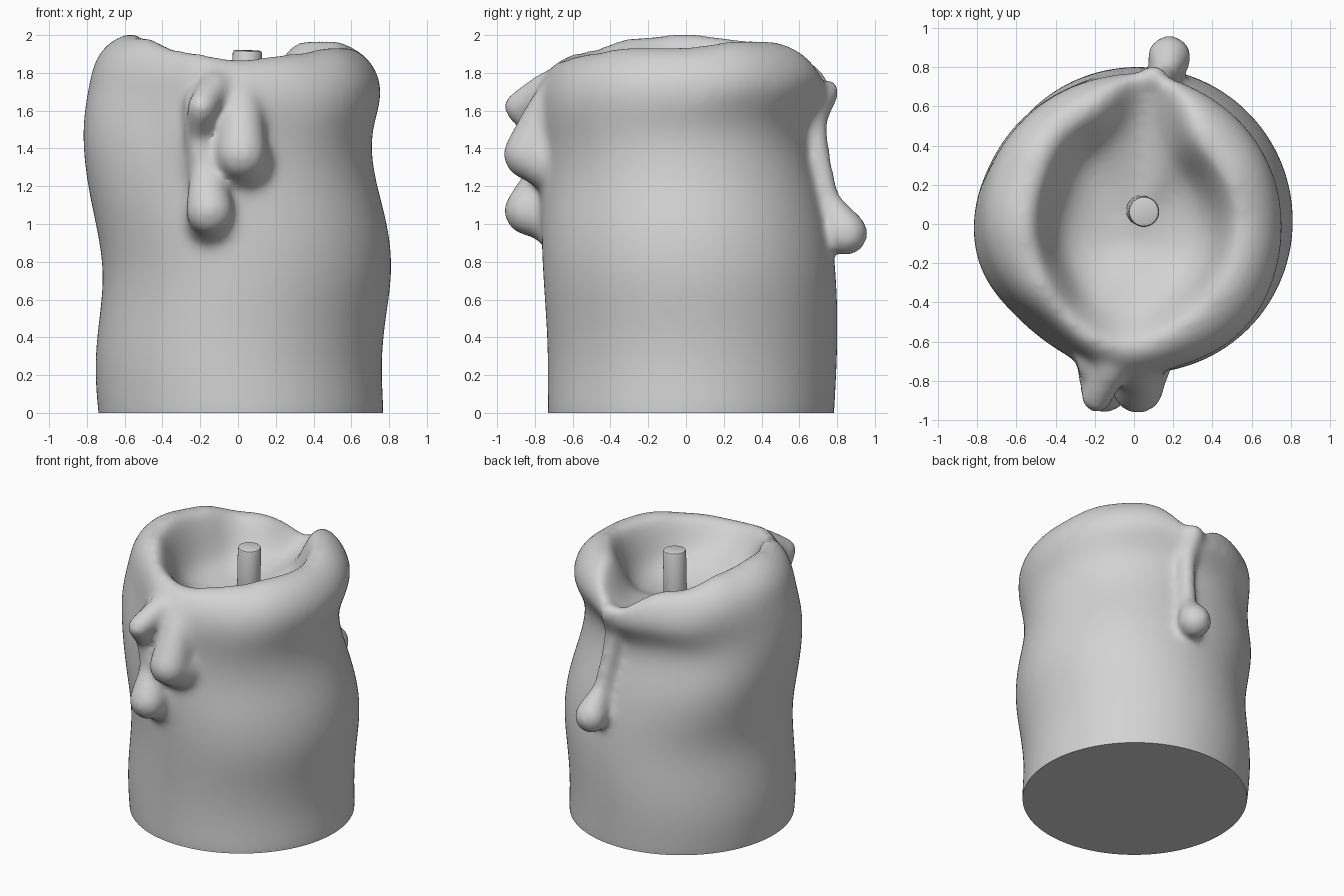
import bpy, bmesh, math
from mathutils import Matrix, Vector

if "Cube" in bpy.data.objects:
    bpy.data.objects.remove(bpy.data.objects["Cube"], do_unlink=True)

SEGMENTS = 72
FLOOR = 1.55     # bottom of the melted bowl

# Candle wall: height, x min, x max, y min, y max
WALL = [(-0.15, -0.73, 0.77, -0.73, 0.78), (0, -0.74, 0.775, -0.735, 0.785),
        (0.25, -0.765, 0.755, -0.73, 0.80), (0.5, -0.735, 0.78, -0.74, 0.805),
        (0.75, -0.705, 0.825, -0.76, 0.795), (1.0, -0.75, 0.795, -0.765, 0.765),
        (1.2, -0.795, 0.735, -0.75, 0.72), (1.4, -0.825, 0.70, -0.745, 0.67),
        (1.55, -0.82, 0.715, -0.745, 0.67), (1.70, -0.79, 0.765, -0.755, 0.775)]
# Sags and swells: angle, angular width, height, vertical width, amount
SWELLS = [(230, 26, 1.65, 0.4, -0.10), (315, 28, 1.6, 0.25, 0.05), (135, 28, 1.1, 0.2, 0.05),
          (266, 14, 1.5, 0.28, 0.10)]
# Rim height every thirty degrees, counter-clockwise from +x
RIM = [1.945, 1.98, 1.98, 1.90, 1.90, 1.985, 2.015, 1.995, 1.93, 1.88, 1.91, 1.945]
# Bowl: fraction of rim radius, fraction of rim height above the floor
BOWL = [(0.92, 0.92), (0.84, 0.68), (0.76, 0.38), (0.66, 0.16), (0.4, 0.03)]


def bump(angle, center, width):
    d = (math.degrees(angle) - center + 180) % 360 - 180
    return math.exp(-(d / width) ** 2)


def rim_height(angle):
    i, t = divmod(math.degrees(angle) / 30, 1)
    t = t * t * (3 - 2 * t)
    i = int(i)
    h = RIM[i % 12] * (1 - t) + RIM[(i + 1) % 12] * t
    return h - 0.17 * bump(angle, 83, 16)


def rim_radius(angle):
    return 0.54 + 0.23 * bump(angle, 83, 18) + 0.08 * bump(angle, 120, 25) + 0.08 * bump(angle, 260, 30)


def column(angle):
    """Points up the wall, over the rim and down into the bowl."""
    c, s = math.cos(angle), math.sin(angle)
    h, radius = rim_height(angle), rim_radius(angle)
    roll = 0.27 - 0.15 * bump(angle, 83, 18)
    top = WALL[-1][0]
    pts = []
    for z, x0, x1, y0, y1 in WALL:
        swell = 1 + sum(k * bump(angle, a, w) * math.exp(-((z - zc) / zw) ** 2)
                        for a, w, zc, zw, k in SWELLS)
        if z > 1.2:
            z = 1.2 + (z - 1.2) * (h - roll - 1.2) / (top - 1.2)
        pts.append(Vector((((x0 + x1) / 2 + (x1 - x0) / 2 * c) * swell,
                           ((y0 + y1) / 2 + (y1 - y0) / 2 * s) * swell, z)))
    shoulder, crest = pts[-1], Vector((radius * c, radius * s, h))
    for deg in (25, 48, 70, 90):
        t = math.radians(deg)
        p = crest.lerp(shoulder, math.cos(t))
        p.z = h - roll + roll * math.sin(t)
        pts.append(p)
    # Gentle slopes inside the front and behind the notch
    ramp = 0.9 * max(bump(angle, 265, 42), bump(angle, 83, 20))
    for f, g in BOWL:
        g = g * (1 - ramp) + f ** 1.4 * ramp
        pts.append(Vector((crest.x * f, crest.y * f - 0.1 * (1 - f), FLOOR + (h - FLOOR) * g)))
    return pts


def drip(bm, points):
    """Chain of overlapping balls along a path of (x, y, z, radius)."""
    for a, b in zip(points, points[1:]):
        for k in range(7):
            p = Vector(a).lerp(Vector(b), k / 6)
            bmesh.ops.create_uvsphere(bm, u_segments=16, v_segments=10, radius=p.w,
                                      matrix=Matrix.Translation(p.xyz))


def finish(obj, material, angle):
    obj.data.materials.clear()
    obj.data.materials.append(material)
    bpy.ops.object.select_all(action='DESELECT')
    obj.select_set(True)
    bpy.context.view_layer.objects.active = obj
    bpy.ops.object.shade_smooth_by_angle(angle=math.radians(angle))


def new_object(name, bm):
    mesh = bpy.data.meshes.new(name)
    bm.to_mesh(mesh)
    bm.free()
    obj = bpy.data.objects.new(name, mesh)
    bpy.context.collection.objects.link(obj)
    return obj


grey = bpy.data.materials.new("wax_grey")
grey.use_nodes = True
grey.diffuse_color = (0.65, 0.65, 0.65, 1)
grey.node_tree.nodes["Principled BSDF"].inputs["Base Color"].default_value = (0.65, 0.65, 0.65, 1)

# Candle body loft
bm = bmesh.new()
columns = [[bm.verts.new(p) for p in column(math.tau * i / SEGMENTS)] for i in range(SEGMENTS)]
base = bm.verts.new((0, 0, WALL[0][0]))
bowl = bm.verts.new((0, -0.1, FLOOR))
for i, a in enumerate(columns):
    b = columns[(i + 1) % SEGMENTS]
    for j in range(len(a) - 1):
        bm.faces.new((a[j], b[j], b[j + 1], a[j + 1]))
    bm.faces.new((base, b[0], a[0]))
    bm.faces.new((bowl, a[-1], b[-1]))
bmesh.ops.recalc_face_normals(bm, faces=bm.faces)

# Front drips: main run with a side swelling
drip(bm, [(0.01, -0.67, 1.70, 0.11), (0.02, -0.74, 1.58, 0.12), (0.02, -0.835, 1.37, 0.14)])
drip(bm, [(0.02, -0.78, 1.38, 0.14), (0.04, -0.74, 1.33, 0.15)])
# Folded spout with the lower drop, and the web that joins it to the wall
drip(bm, [(-0.11, -0.62, 1.76, 0.09), (-0.12, -0.74, 1.72, 0.09), (-0.19, -0.885, 1.62, 0.085),
          (-0.22, -0.77, 1.48, 0.07), (-0.17, -0.75, 1.28, 0.09), (-0.15, -0.835, 1.07, 0.135)])
drip(bm, [(-0.15, -0.76, 1.06, 0.13), (-0.14, -0.71, 1.02, 0.14)])
drip(bm, [(-0.19, -0.71, 1.63, 0.11), (-0.19, -0.70, 1.32, 0.10)])
# Back drip
drip(bm, [(0.10, 0.75, 1.70, 0.07), (0.11, 0.685, 1.55, 0.065), (0.13, 0.705, 1.35, 0.065),
          (0.16, 0.755, 1.12, 0.065), (0.175, 0.805, 1.04, 0.085), (0.18, 0.85, 0.95, 0.12)])
wax = new_object("wax_body", bm)

# Melt the parts into one skin
sub = wax.modifiers.new("round", 'SUBSURF')
sub.levels = sub.render_levels = 2
melt = wax.modifiers.new("melt", 'REMESH')
melt.mode = 'VOXEL'
melt.voxel_size = 0.02
depsgraph = bpy.context.evaluated_depsgraph_get()
skin = bpy.data.meshes.new_from_object(wax.evaluated_get(depsgraph))
wax.modifiers.clear()
wax.data = skin

# Soften the joints, then cut a flat base
bm = bmesh.new()
bm.from_mesh(skin)
for _ in range(14):
    bmesh.ops.smooth_vert(bm, verts=bm.verts, factor=0.5, use_axis_x=True,
                          use_axis_y=True, use_axis_z=True)
bmesh.ops.bisect_plane(bm, geom=bm.verts[:] + bm.edges[:] + bm.faces[:],
                       plane_co=(0, 0, 0), plane_no=(0, 0, -1), clear_outer=True)
bmesh.ops.holes_fill(bm, edges=[e for e in bm.edges if e.is_boundary], sides=0)
bmesh.ops.recalc_face_normals(bm, faces=bm.faces)
bm.to_mesh(skin)
bm.free()
finish(wax, grey, 50)

# Wick, leaning slightly
bm = bmesh.new()
bmesh.ops.create_cone(bm, cap_ends=True, segments=32, radius1=0.078, radius2=0.078, depth=0.5)
ends = [e for e in bm.edges if len({round(v.co.z, 3) for v in e.verts}) == 1]
bmesh.ops.bevel(bm, geom=ends, offset=0.015, segments=2, profile=0.5, affect='EDGES')
wick = new_object("wick", bm)
wick.location = (0.042, 0.067, 1.67)
wick.rotation_euler = (math.radians(1), math.radians(2), 0)
finish(wick, grey, 40)
